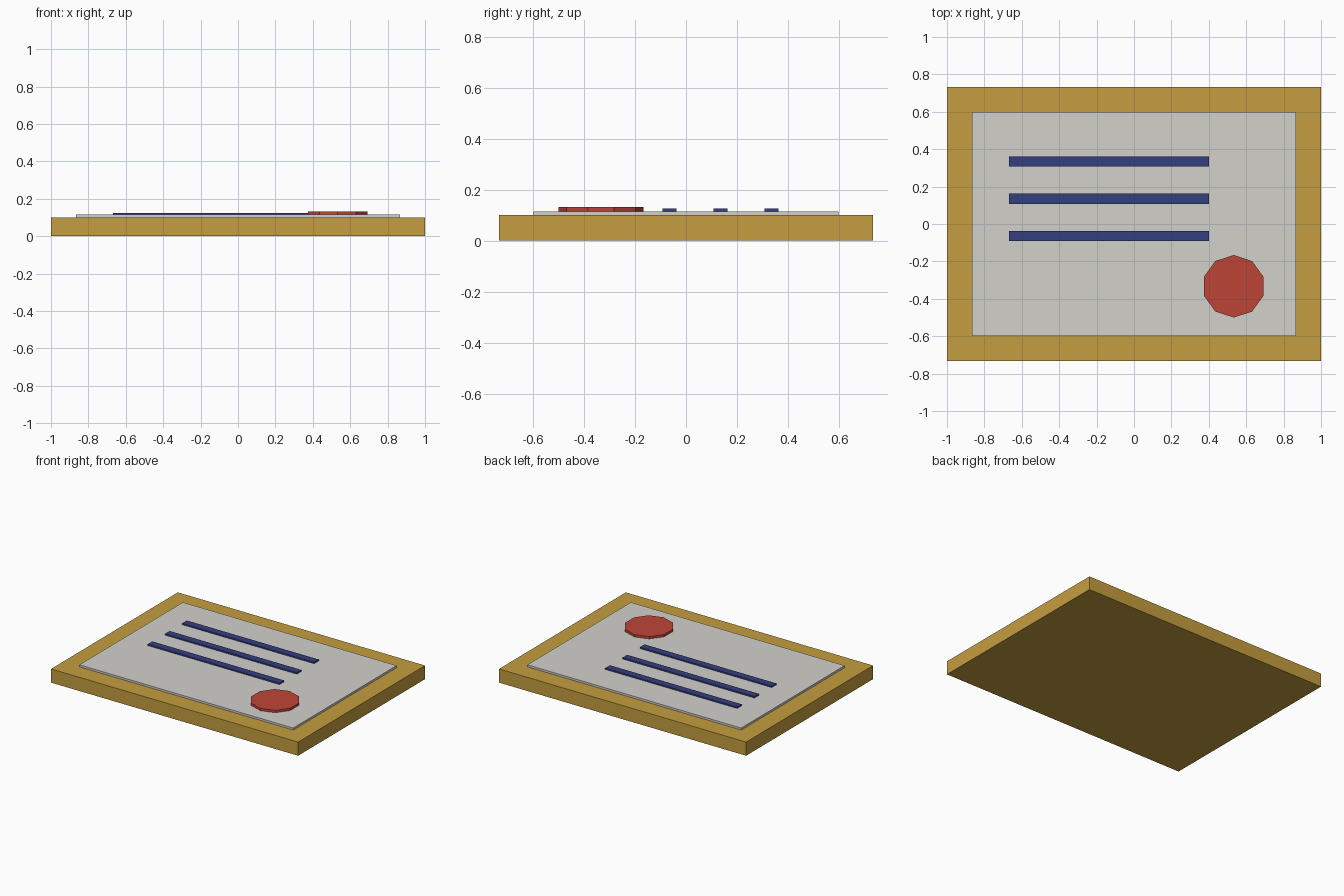
import bpy

if "Cube" in bpy.data.objects:
    bpy.data.objects.remove(bpy.data.objects["Cube"])


def finish(obj, name, mat):
    obj.name = name
    obj.data.name = name
    obj.data.materials.append(mat)


def material(name, rgb):
    mat = bpy.data.materials.new(name)
    mat.diffuse_color = (*rgb, 1.0)
    mat.use_nodes = True
    mat.node_tree.nodes["Principled BSDF"].inputs["Base Color"].default_value = mat.diffuse_color
    return mat


def box(name, x, y, z, mat):
    """Box from (min, max) ranges on each axis."""
    ranges = (x, y, z)
    bpy.ops.mesh.primitive_cube_add(size=1, location=[(a + b) / 2 for a, b in ranges])
    obj = bpy.context.object
    obj.scale = [b - a for a, b in ranges]
    bpy.ops.object.transform_apply(location=False, rotation=False, scale=True)
    finish(obj, name, mat)


gold = material("gold", (0.56, 0.34, 0.05))
paper = material("paper", (0.65, 0.64, 0.60))
ink = material("ink", (0.035, 0.05, 0.22))
wax = material("wax", (0.52, 0.06, 0.04))

# Solid backing frame and raised sheet
box("frame", (-1, 1), (-0.733, 0.733), (0, 0.1), gold)
box("sheet", (-0.865, 0.865), (-0.598, 0.598), (0.1, 0.115), paper)

# Three raised text bars
for i in range(3):
    y = 0.335 - 0.2 * i
    box(f"text_bar_{i + 1}", (-0.667, 0.4), (y - 0.027, y + 0.027), (0.115, 0.125), ink)

# Ten-sided seal
bpy.ops.mesh.primitive_cylinder_add(vertices=10, radius=0.167, depth=0.017,
                                    location=(0.533, -0.333, 0.1235))
finish(bpy.context.object, "seal", wax)
